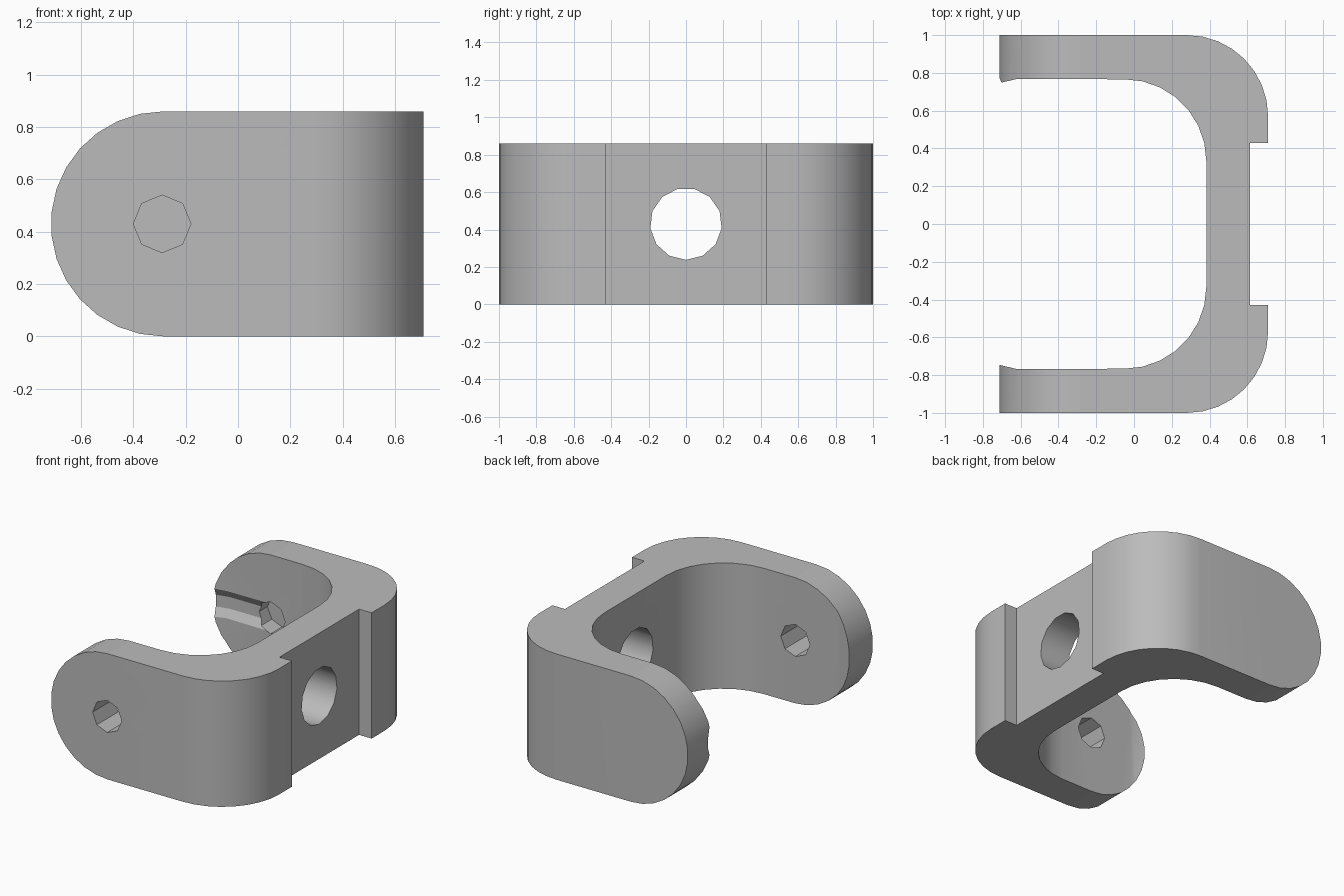
import bpy, bmesh
from math import sin, cos, pi, radians
from mathutils import Vector

if "Cube" in bpy.data.objects:
    bpy.data.objects.remove(bpy.data.objects["Cube"], do_unlink=True)

H, R = 0.86, 0.43          # bracket height, main radius
PIVOT_X, MID = -0.285, H / 2

grey = bpy.data.materials.new("plain_grey")
grey.use_nodes = True
grey.diffuse_color = (0.5, 0.5, 0.5, 1)
grey.node_tree.nodes["Principled BSDF"].inputs["Base Color"].default_value = (0.5, 0.5, 0.5, 1)


def loft(name, sections):
    """Closed solid through a list of matching 3D outlines."""
    bm = bmesh.new()
    rings = [[bm.verts.new(p) for p in s] for s in sections]
    n = len(rings[0])
    for a, b in zip(rings, rings[1:]):
        for i in range(n):
            j = (i + 1) % n
            bm.faces.new((a[i], a[j], b[j], b[i]))
    bm.faces.new(rings[0][::-1])
    bm.faces.new(rings[-1])
    bmesh.ops.recalc_face_normals(bm, faces=bm.faces)
    mesh = bpy.data.meshes.new(name)
    bm.to_mesh(mesh)
    bm.free()
    mesh.materials.append(grey)
    obj = bpy.data.objects.new(name, mesh)
    bpy.context.collection.objects.link(obj)
    return obj


def arc(cx, cy, r, start, end, steps):
    angles = [radians(start + (end - start) * i / steps) for i in range(steps + 1)]
    return [(cx + r * cos(a), cy + r * sin(a)) for a in angles]


def apply_cut(body, cutter, operation):
    cutter.hide_render = True
    mod = body.modifiers.new("cut", "BOOLEAN")
    mod.object, mod.operation, mod.solver = cutter, operation, "EXACT"
    bpy.context.view_layer.objects.active = body
    bpy.ops.object.modifier_apply(modifier=mod.name)
    bpy.data.objects.remove(cutter, do_unlink=True)


# C-shaped plan: half outline from the inner wall round to the recess, mirrored
half = arc(-0.05, 0.333, R + 0.003, 0, 90, 7)
half += [(-0.62, 0.768), (-0.8, 0.725), (-0.8, 1.0)]
half += arc(0.28, 0.57, R, 90, 0, 8)
half += [(0.71, 0.43), (0.615, 0.43)]
plan = half + [(x, -y) for x, y in reversed(half)]
bracket = loft("bracket", [[(x, y, z) for x, y in plan] for z in (-0.1, H + 0.1)])

# Rounded arm ends
stadium = [(1, H)] + arc(PIVOT_X, MID, R, 90, 270, 15) + [(1, 0)]
apply_cut(bracket, loft("end_rounding", [[(x, y, z) for x, z in stadium] for y in (-1.2, 1.2)]),
          "INTERSECT")

# Pin hole through the front arm, blind pocket in the back arm
octagon = arc(-0.29, MID, 0.11, 0, 315, 7)
for name, ys in (("pin_hole", (-1.2, -0.6)), ("pin_pocket", (0.6, 0.89))):
    apply_cut(bracket, loft(name, [[(x, y, z) for x, z in octagon] for y in ys]), "DIFFERENCE")

# Bolt hole through the crosspiece
bolt = arc(0, MID, 0.192, -90, 270 - 360 / 13, 12)
apply_cut(bracket, loft("bolt_hole", [[(x, y, z) for y, z in bolt] for x in (0.2, 0.9)]),
          "DIFFERENCE")

# Tapered entry groove leading to the pocket
groove = []
for x, y in ((-0.8, 0.76), (-0.62, 0.8), (-0.29, 0.8)):
    groove.append([(x, y - d, MID + w) for d, w in ((0, -0.04), (0, 0.04), (0.09, 0.19), (0.09, -0.19))])
apply_cut(bracket, loft("entry_groove", groove), "DIFFERENCE")

# Smooth curves, with a crisp seam where each arm end starts to round
bpy.ops.object.select_all(action="DESELECT")
bracket.select_set(True)
bpy.context.view_layer.objects.active = bracket
bpy.ops.object.shade_smooth_by_angle(angle=radians(30))
verts = bracket.data.vertices
for edge in bracket.data.edges:
    ends = [verts[i].co for i in edge.vertices]
    if all(abs(p.x - PIVOT_X) < 0.002 and abs(abs(p.z - MID) - R) < 0.002 for p in ends):
        edge.use_edge_sharp = True
